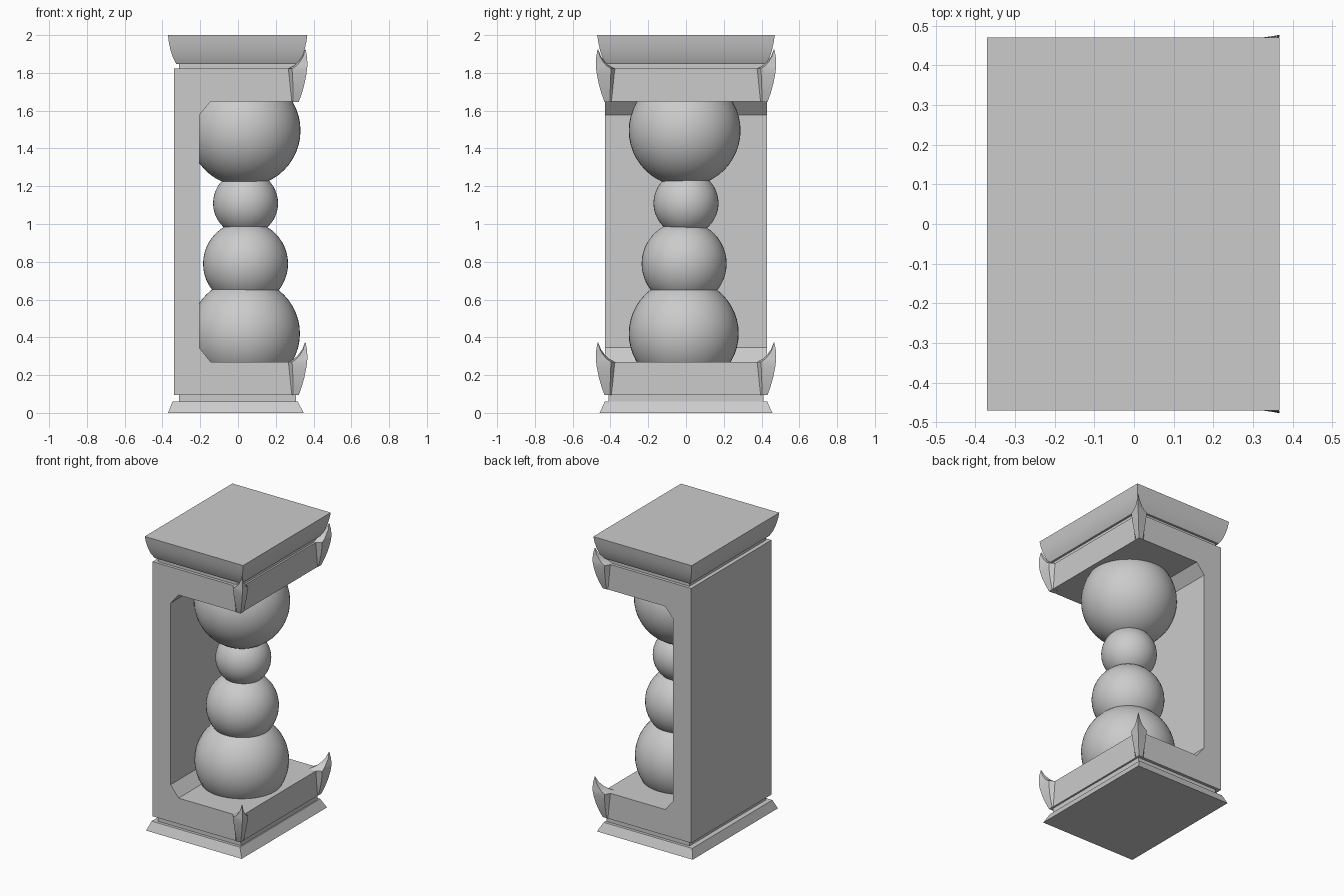
import bpy, bmesh

if "Cube" in bpy.data.objects:
    bpy.data.objects.remove(bpy.data.objects["Cube"])


def make_object(name, bm):
    bmesh.ops.recalc_face_normals(bm, faces=bm.faces)
    mesh = bpy.data.meshes.new(name)
    bm.to_mesh(mesh)
    bm.free()
    obj = bpy.data.objects.new(name, mesh)
    bpy.context.collection.objects.link(obj)
    return obj


def loft(name, rings):
    """Skin a stack of equal-length closed rings and cap both ends."""
    bm = bmesh.new()
    loops = [[bm.verts.new(p) for p in ring] for ring in rings]
    n = len(loops[0])
    for a, b in zip(loops, loops[1:]):
        for i in range(n):
            bm.faces.new((a[i], a[(i + 1) % n], b[(i + 1) % n], b[i]))
    bm.faces.new(loops[0])
    bm.faces.new(loops[-1])
    return make_object(name, bm)


def smooth(obj, degrees):
    bpy.ops.object.select_all(action='DESELECT')
    obj.select_set(True)
    bpy.context.view_layer.objects.active = obj
    bpy.ops.object.shade_smooth_by_angle(angle=degrees * 3.14159 / 180)


def moulding(name, levels):
    """Rectangular stack; each level is (x_min, x_max, half_depth, z)."""
    return loft(name, [[(a, -d, z), (b, -d, z), (b, d, z), (a, d, z)]
                       for a, b, d, z in levels])


# C-shaped frame with chamfered inner corners
profile = [(-.34, .095), (.32, .095), (.32, .27), (-.145, .27), (-.205, .345),
           (-.205, 1.577), (-.145, 1.648), (.32, 1.648), (.32, 1.822), (-.34, 1.822)]
loft("frame", [[(x, y, z) for x, z in profile] for y in (-.43, .43)])

# Base plinth, recessed necks and flared cap
moulding("base_plinth", [(-.37, .348, .457, 0), (-.347, .316, .43, .06)])
moulding("lower_neck", [(-.313, .308, .41, .05), (-.313, .308, .41, .105)])
moulding("upper_neck", [(-.313, .308, .41, 1.81), (-.313, .308, .41, 1.86)])
cap = moulding("top_cap", [(-.327, .322, .425, 1.848), (-.344, .339, .442, 1.88),
                           (-.357, .352, .455, 1.92), (-.366, .361, .464, 1.96),
                           (-.371, .367, .47, 2.0)])
smooth(cap, 30)

# Stack of overlapping balls
for name, x, y, z, r in [("ball_bottom", .037, -.012, .42, .291),
                         ("ball_lower_middle", .04, -.01, .79, .225),
                         ("ball_upper_middle", .04, 0, 1.11, .172),
                         ("ball_top", .035, -.007, 1.495, .296)]:
    bpy.ops.mesh.primitive_uv_sphere_add(segments=48, ring_count=24, radius=r, location=(x, y, z))
    ball = bpy.context.object
    ball.name = name
    smooth(ball, 40)

# Claw sections: height, outward bulge from the frame corner, inward reach
CLAW = [(.095, .002, .035), (.14, .018, .04), (.19, .032, .045),
        (.24, .042, .05), (.27, .046, .054), (.285, .047, .025),
        (.305, .047, .003), (.335, .045, -.02), (.373, .038, -.035)]


def claw(name, side, lift):
    rings = []
    for z, out, reach in CLAW:
        ox = oy = out
        i = -reach                       # inner corner
        m = i + (out - i) * .2           # shoulder of the side faces
        s = max(i, 0) if reach < 0 else max(0, i)
        w = s + (out - s) * .75          # shoulder bulge
        section = [(ox, oy), (m, w), (i, s), (i, i), (s, i), (w, m)]
        rings.append([(.32 + a, side * (.43 + b), z + lift) for a, b in section])
    smooth(loft(name, rings), 28)


# Claws on the open corners, top and bottom
for level, lift in (("lower", 0), ("upper", 1.552)):
    for label, side in (("front", -1), ("back", 1)):
        claw(f"{level}_{label}_claw", side, lift)
